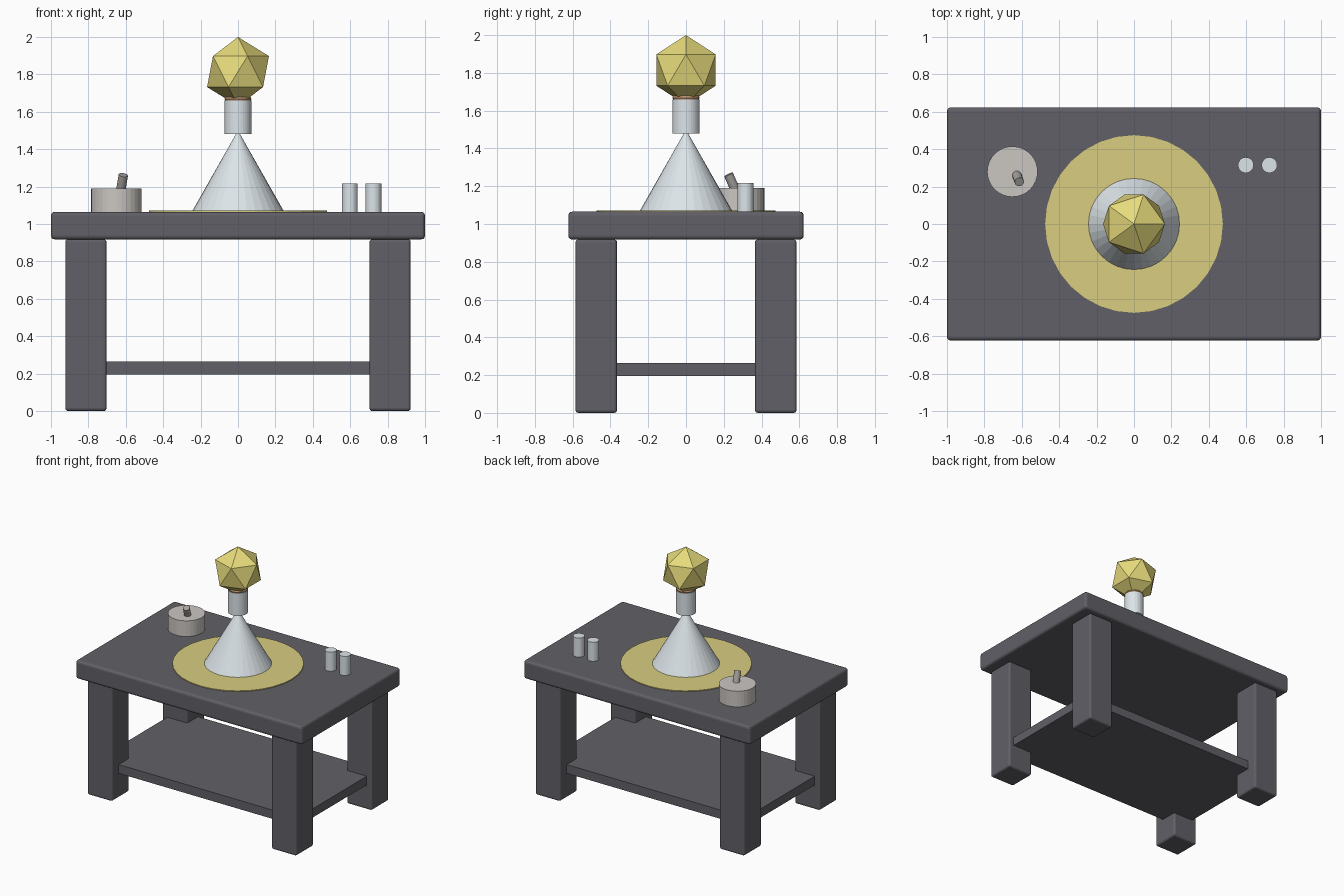
import bpy
from mathutils import Vector

if "Cube" in bpy.data.objects:
    bpy.data.objects.remove(bpy.data.objects["Cube"])


def material(name, r, g, b):
    m = bpy.data.materials.new(name)
    m.diffuse_color = (r, g, b, 1)
    m.use_nodes = True
    m.node_tree.nodes["Principled BSDF"].inputs["Base Color"].default_value = m.diffuse_color
    return m


DARK = material("dark_wood", 0.12, 0.117, 0.135)
YELLOW = material("yellow", 0.80, 0.71, 0.20)
CLOTH = material("pale_yellow", 0.69, 0.61, 0.22)
WHITE = material("pale_blue_white", 0.72, 0.78, 0.81)
STONE = material("warm_grey", 0.60, 0.57, 0.54)
KNOB = material("knob_grey", 0.38, 0.36, 0.34)
BROWN = material("brown", 0.50, 0.28, 0.15)


def finish(name, mat):
    ob = bpy.context.object
    ob.name = name
    ob.data.materials.append(mat)
    return ob


def box(name, lo, hi, mat, bevel=0.0):
    lo, hi = Vector(lo), Vector(hi)
    bpy.ops.mesh.primitive_cube_add(size=1, location=(lo + hi) / 2)
    bpy.context.object.scale = hi - lo
    bpy.ops.object.transform_apply(location=False, rotation=False, scale=True)
    ob = finish(name, mat)
    if bevel:
        mod = ob.modifiers.new("bevel", "BEVEL")
        mod.width = bevel
        mod.segments = 3
    return ob


def cylinder(name, x, y, z0, z1, r, mat, sides=32):
    bpy.ops.mesh.primitive_cylinder_add(vertices=sides, radius=r, depth=z1 - z0,
                                        location=(x, y, (z0 + z1) / 2))
    return finish(name, mat)


# Table: top, four legs, lower shelf
TOP = 1.065
box("table_top", (-1, -0.623, 0.918), (1, 0.623, TOP), DARK, 0.02)
for sx, side in ((-1, "left"), (1, "right")):
    for sy, end in ((-1, "front"), (1, "back")):
        cx, cy = sx * 0.813, sy * 0.475
        box(f"{end}_{side}_leg", (cx - 0.11, cy - 0.11, 0),
            (cx + 0.11, cy + 0.11, 0.918), DARK, 0.015)
box("shelf", (-0.88, -0.5, 0.195), (0.88, 0.5, 0.265), DARK)

# Centrepiece: round mat, cone, neck, collar, faceted ball
cylinder("round_mat", 0, 0, TOP - 0.005, TOP + 0.006, 0.475, CLOTH)
bpy.ops.mesh.primitive_cone_add(vertices=32, radius1=0.247, radius2=0, depth=0.435,
                                location=(0, 0, TOP + 0.2175))
finish("cone_base", WHITE)
cylinder("neck", 0, 0, 1.48, 1.66, 0.072, WHITE)
bpy.ops.mesh.primitive_torus_add(major_radius=0.055, minor_radius=0.017,
                                 major_segments=32, minor_segments=8,
                                 location=(0, 0, 1.668))
finish("collar", BROWN)
bpy.ops.mesh.primitive_ico_sphere_add(subdivisions=1, radius=0.185, location=(0, 0, 1.815))
finish("faceted_ball", YELLOW)

# Round dish with a tilted knob
cylinder("dish", -0.65, 0.28, TOP, 1.19, 0.135, STONE)
base, tip = Vector((-0.63, 0.27, 1.16)), Vector((-0.613, 0.225, 1.262))
axis = tip - base
bpy.ops.mesh.primitive_cylinder_add(vertices=16, radius=0.025, depth=axis.length,
                                    location=(base + tip) / 2)
bpy.context.object.rotation_euler = axis.to_track_quat("Z", "Y").to_euler()
finish("dish_knob", KNOB)

# Pair of small cups
for i, x in enumerate((0.598, 0.724)):
    cylinder(f"cup_{i + 1}", x, 0.315, TOP, 1.217, 0.042, WHITE)
